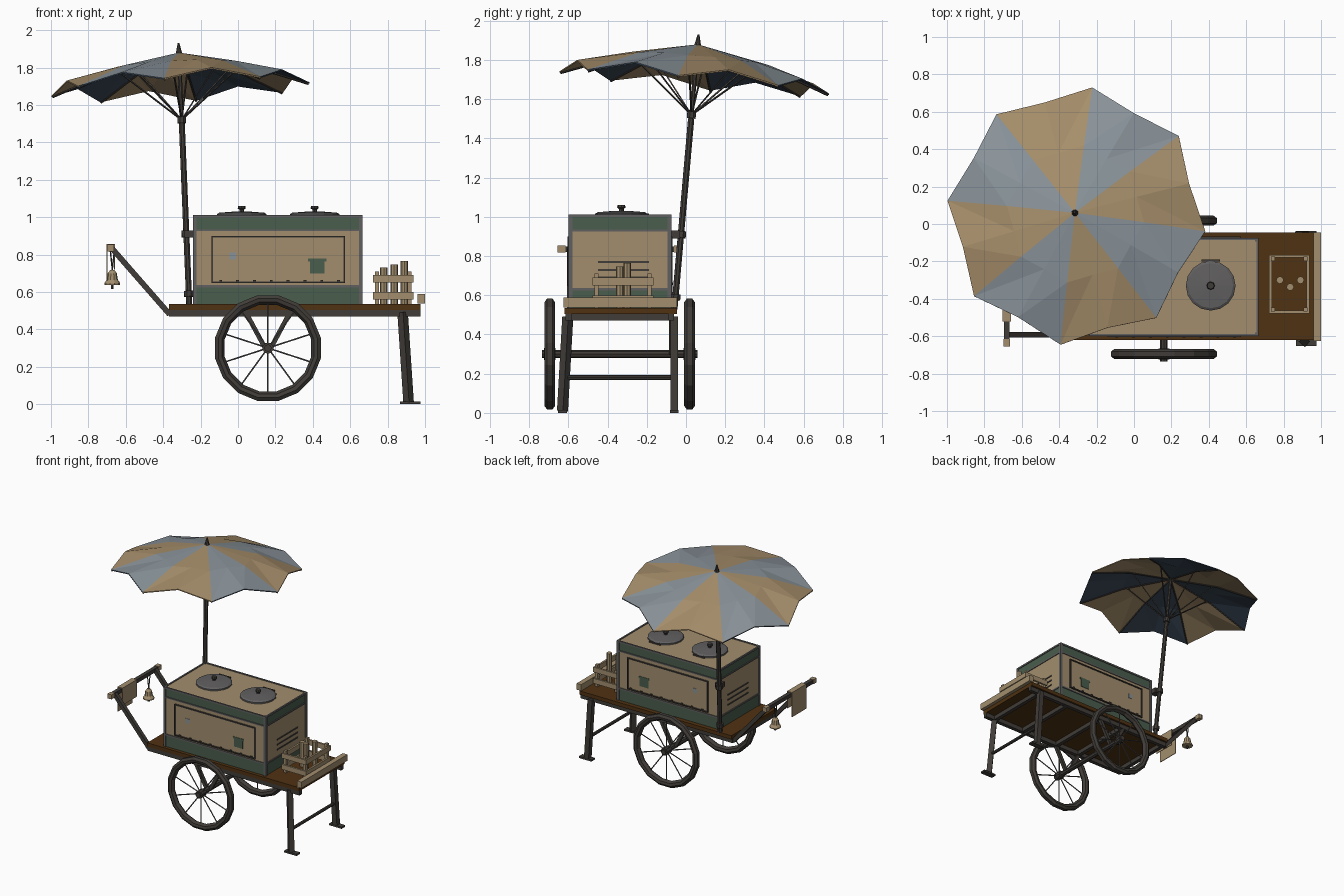
import bpy, bmesh, math
from mathutils import Vector, Matrix

if "Cube" in bpy.data.objects:
    bpy.data.objects.remove(bpy.data.objects["Cube"])

def mat(name, r, g, b):
    m = bpy.data.materials.new(name)
    m.diffuse_color = (r, g, b, 1)
    m.use_nodes = True
    m.node_tree.nodes["Principled BSDF"].inputs["Base Color"].default_value = m.diffuse_color
    return m

CREAM = mat("cream wood", 0.36, 0.27, 0.155)
TAN = mat("tan canvas", 0.38, 0.27, 0.145)
BLUE = mat("slate blue canvas", 0.25, 0.29, 0.32)
NAVY = mat("navy canvas lining", 0.05, 0.075, 0.11)
BROWN = mat("brown deck", 0.08, 0.032, 0.006)
GREEN = mat("muted green", 0.068, 0.11, 0.072)
DARK = mat("dark iron", 0.052, 0.046, 0.04)
GREY = mat("grey trim", 0.12, 0.115, 0.115)

def finish(name, bm, *mats):
    me = bpy.data.meshes.new(name)
    bm.to_mesh(me)
    bm.free()
    ob = bpy.data.objects.new(name, me)
    bpy.context.collection.objects.link(ob)
    for m in mats:
        me.materials.append(m)
    return ob

def box(name, m, x0, x1, y0, y1, z0, z1):
    bm = bmesh.new()
    bmesh.ops.create_cube(bm, size=1)
    for v in bm.verts:
        v.co = Vector(((x0 + x1) / 2 + v.co.x * (x1 - x0),
                       (y0 + y1) / 2 + v.co.y * (y1 - y0),
                       (z0 + z1) / 2 + v.co.z * (z1 - z0)))
    return finish(name, bm, m)

def rod(name, m, a, b, r, r2=None, n=8, spin=0):
    a, b = Vector(a), Vector(b)
    d = b - a
    bm = bmesh.new()
    bmesh.ops.create_cone(bm, cap_ends=True, segments=n, radius1=r, radius2=r if r2 is None else r2, depth=d.length)
    q = d.to_track_quat('Z', 'Y').to_matrix().to_4x4()
    bmesh.ops.transform(bm, verts=bm.verts, matrix=Matrix.Translation((a + b) / 2) @ q @ Matrix.Rotation(spin, 4, 'Z'))
    return finish(name, bm, m)

def beam(name, m, a, b, w):
    return rod(name, m, a, b, w * 0.7071, n=4, spin=math.pi / 4)

def lathe(name, m, prof, x, y, n):
    bm = bmesh.new()
    rings = [[bm.verts.new((x + r * math.cos(i * math.tau / n), y + r * math.sin(i * math.tau / n), z))
              for i in range(n)] for r, z in prof]
    for p, q in zip(rings, rings[1:]):
        for i in range(n):
            bm.faces.new((p[i], p[(i + 1) % n], q[(i + 1) % n], q[i]))
    bm.faces.new(rings[0][::-1])
    bm.faces.new(rings[-1])
    return finish(name, bm, m)

YC = -0.338

# deck, under-frame and end lip
box("deck", BROWN, -0.37, 0.975, -0.62, -0.045, 0.505, 0.535)
for y in (-0.6, -0.075):
    box("deck_side_beam", DARK, -0.37, 0.975, y - 0.015, y + 0.015, 0.47, 0.505)
for x in (-0.35, 0.05, 0.27, 0.6, 0.88):
    box("deck_cross_beam", DARK, x - 0.015, x + 0.015, -0.6, -0.075, 0.472, 0.505)
box("end_lip", CREAM, 0.96, 1.0, -0.625, -0.045, 0.538, 0.588)

# wheels, axle and braces
rod("axle", DARK, (0.16, -0.735, 0.3), (0.16, 0.058, 0.3), 0.02)
N = 16
for wy in (-0.695, 0.018):
    bm = bmesh.new()
    sec = [(0.288, -0.014), (0.288, 0.014), (0.27, 0.027), (0.25, 0.022),
           (0.236, 0.0), (0.25, -0.022), (0.27, -0.027)]
    rings = [[bm.verts.new((0.16 + r * math.sin((i + .5) * math.tau / N), wy + o,
                            0.3 + r * math.cos((i + .5) * math.tau / N)))
              for r, o in sec] for i in range(N)]
    for i in range(N):
        p, q = rings[i], rings[(i + 1) % N]
        for j in range(len(sec)):
            k = (j + 1) % len(sec)
            bm.faces.new((p[j], p[k], q[k], q[j]))
    bmesh.ops.recalc_face_normals(bm, faces=bm.faces)
    finish("wheel_rim", bm, DARK)
    rod("wheel_hub", DARK, (0.16, wy - 0.03, 0.3), (0.16, wy + 0.03, 0.3), 0.03, n=10)
    for i in range(10):
        t = i * math.tau / 10
        rod("wheel_spoke", GREY, (0.16, wy, 0.3),
            (0.16 + 0.245 * math.sin(t), wy, 0.3 + 0.245 * math.cos(t)), 0.0045, n=5)
for y in (-0.6, -0.075):
    for dx in (-0.1, 0.1):
        beam("axle_brace", DARK, (0.16 + dx * 1.15, y, 0.485), (0.16 + dx * 0.15, y, 0.3), 0.025)

# legs with foot plates
for yt, yb in ((-0.603, -0.63), (-0.06, -0.06)):
    beam("front_leg", DARK, (0.88, yt, 0.49), (0.912, yb, 0.01), 0.04)
    box("foot_plate", DARK, 0.865, 0.975, yb - 0.022, yb + 0.022, 0, 0.014)
rod("leg_crossbar", DARK, (0.9, -0.615, 0.18), (0.9, -0.06, 0.18), 0.012)

# push handle
for y in (-0.592, -0.083):
    beam("handle_arm", DARK, (-0.365, y, 0.48), (-0.68, y, 0.84), 0.03)
beam("handle_grip", DARK, (-0.68, -0.655, 0.835), (-0.68, -0.02, 0.835), 0.03)
for y in (-0.655, -0.06):
    box("grip_end", CREAM, -0.698, -0.662, y, y + 0.04, 0.817, 0.853)

# cloth over the handle and hanging bell
box("cloth_fold", CREAM, -0.7, -0.66, -0.52, -0.34, 0.851, 0.857)
box("cloth_outer", CREAM, -0.702, -0.697, -0.52, -0.34, 0.66, 0.857)
box("cloth_inner", CREAM, -0.663, -0.658, -0.52, -0.34, 0.72, 0.857)
for o in (-0.012, 0.012):
    rod("bell_hook", DARK, (-0.672 + o, -0.17, 0.83), (-0.672, -0.17, 0.715), 0.004, n=5)
lathe("bell", CREAM, [(0.042, 0.638), (0.042, 0.648), (0.03, 0.665), (0.024, 0.7), (0.012, 0.717)], -0.672, -0.17, 10)
rod("bell_clapper", DARK, (-0.672, -0.17, 0.645), (-0.672, -0.17, 0.615), 0.008, n=6)

# cabinet in bands
X0, X1, Y0, Y1 = -0.235, 0.66, -0.593, -0.08
box("cabinet_base", GREEN, X0, X1, Y0, Y1, 0.535, 0.63)
box("cabinet_body", CREAM, X0, X1, Y0, Y1, 0.63, 0.93)
box("cabinet_upper_band", GREEN, X0, X1, Y0, Y1, 0.93, 1.0)
box("cabinet_top", CREAM, X0, X1, Y0, Y1, 1.0, 1.005)
e = 0.006
for x in (X0, X1):
    for y in (Y0, Y1):
        box("corner_trim", GREY, x - e if x < 0 else x - 0.014, x + 0.014 if x < 0 else x + e,
            y - e if y < YC else y - 0.014, y + 0.014 if y < YC else y + e, 0.535, 1.01)
for z0, z1 in ((0.625, 0.637), (0.925, 0.935), (0.998, 1.011)):
    for y in (Y0, Y1):
        box("long_trim", GREY, X0, X1, y - e, y + e, z0, z1)
    for x in (X0, X1):
        box("short_trim", GREY, x - e, x + e, Y0, Y1, z0, z1)

# framed panels with painted shapes, front and back
for y, s in ((Y0, -1), (Y1, 1)):
    def plate(name, m, x0, x1, z0, z1, d):
        box(name, m, x0, x1, min(y, y + s * d), max(y, y + s * d), z0, z1)
    for z in (0.652, 0.895):
        plate("panel_frame_long", DARK, -0.142, 0.572, z - 0.004, z + 0.004, 0.012)
    for x in (-0.138, 0.568):
        plate("panel_frame_short", DARK, x - 0.004, x + 0.004, 0.652, 0.895, 0.012)
    plate("panel_board", CREAM, -0.134, 0.564, 0.656, 0.891, 0.004)
    plate("painted_cup", GREEN, 0.385, 0.462, 0.7, 0.765, 0.007)
    plate("painted_cup_rim", GREEN, 0.375, 0.472, 0.762, 0.778, 0.007)
    plate("painted_drop", BLUE, -0.045, -0.01, 0.775, 0.81, 0.007)
    for i in range(8):
        plate("panel_peg", DARK, -0.1 + i * 0.09, -0.085 + i * 0.09, 0.652, 0.664, 0.014)

# vent slots on both ends
for x in (X0, X1):
    for z in (0.69, 0.73, 0.77):
        box("vent_slot", DARK, x - 0.005, x + 0.005, -0.45, -0.19, z - 0.005, z + 0.005)

# lids with knobs
for x in (0.02, 0.41):
    lathe("lid", GREY, [(0.133, 1.004), (0.133, 1.016), (0.12, 1.024), (0.03, 1.031)], x, -0.33, 16)
    lathe("lid_knob", DARK, [(0.013, 1.028), (0.013, 1.04), (0.022, 1.048), (0.018, 1.061)], x, -0.33, 8)
    box("lid_hinge", DARK, x - 0.05, x + 0.05, -0.2, -0.19, 1.004, 1.016)

# slatted crate with cups
CX0, CX1, CY0, CY1 = 0.722, 0.937, -0.478, -0.165
for z0, z1 in ((0.56, 0.6), (0.65, 0.69)):
    for y in (CY0, CY1 - 0.015):
        box("crate_long_slat", CREAM, CX0, CX1, y, y + 0.015, z0, z1)
    for x in (CX0, CX1 - 0.015):
        box("crate_short_slat", CREAM, x, x + 0.015, CY0, CY1, z0, z1)
for x in (CX0 + 0.01, CX1 - 0.032):
    for y in (CY0 + 0.01, CY1 - 0.032):
        box("crate_post", CREAM, x, x + 0.022, y, y + 0.022, 0.535, 0.71)
for x, y, z in ((0.78, -0.3, 0.73), (0.835, -0.337, 0.747), (0.89, -0.3, 0.765)):
    rod("stacked_cups", CREAM, (x, y, 0.535), (x, y, z), 0.02, n=8)

# umbrella pole, collars and finial
A, B = Vector((-0.26, -0.06, 0.52)), Vector((-0.318, 0.064, 1.93))
def on_pole(z):
    return A.lerp(B, (z - A.z) / (B.z - A.z))
rod("pole_lower", DARK, on_pole(0.53), on_pole(1.5), 0.017)
rod("pole_upper", DARK, on_pole(1.5), on_pole(1.88), 0.012)
for z, h, r in ((0.59, 0.03, 0.027), (0.91, 0.035, 0.027), (1.52, 0.035, 0.024)):
    rod("pole_collar", DARK, on_pole(z - h / 2), on_pole(z + h / 2), r)
rod("pole_finial", DARK, on_pole(1.865), on_pole(1.93), 0.021, 0.005)
box("pole_bracket", DARK, -0.285, -0.235, -0.085, -0.03, 0.89, 0.93)

# canopy: eight ribs, alternating panels, lined underside
M = Matrix.Translation(on_pole(1.88)) @ (B - A).to_track_quat('Z', 'Y').to_matrix().to_4x4()
# keep the rib angle measured from world x
fix = (M.to_3x3().inverted() @ Vector((1, 0, 0)))
M = M @ Matrix.Rotation(math.atan2(fix.y, fix.x), 4, 'Z')
def polar(r, t, z):
    return M @ Vector((r * math.cos(t), r * math.sin(t), z))
bm = bmesh.new()
T0 = math.radians(83)
shells = []
for off in (0, -0.007):
    apex = bm.verts.new(polar(0, 0, off))
    inner, rim = [], []
    for i in range(16):
        t = T0 - i * math.pi / 8
        rib = i % 2 == 0
        inner.append(bm.verts.new(polar(0.37 if rib else 0.34, t, (-0.075 if rib else -0.07) + off)))
        rim.append(bm.verts.new(polar(0.695 if rib else 0.628, t, (-0.195 if rib else -0.14) + off)))
    for i in range(16):
        j = (i + 1) % 16
        blue = (i // 2) % 2 == 0
        idx = (1 if off == 0 else 2) if blue else 0
        tris = [(apex, inner[j], inner[i]), (inner[i], inner[j], rim[j]), (inner[i], rim[j], rim[i])]
        for f in tris:
            bm.faces.new(f if off == 0 else f[::-1]).material_index = idx
    shells.append(rim)
for i in range(16):
    j = (i + 1) % 16
    f = bm.faces.new((shells[0][i], shells[0][j], shells[1][j], shells[1][i]))
    f.material_index = 2 if (i // 2) % 2 == 0 else 0
finish("umbrella_canopy", bm, TAN, BLUE, NAVY)
for i in range(0, 16, 2):
    t = T0 - i * math.pi / 8
    mid = polar(0.37, t, -0.087)
    rod("umbrella_rib_inner", DARK, polar(0.01, t, -0.015), mid, 0.005, n=4)
    rod("umbrella_rib_outer", DARK, mid, polar(0.69, t, -0.205), 0.005, n=4)
    rod("umbrella_strut", DARK, on_pole(1.52), polar(0.33, t, -0.085), 0.005, n=4)
